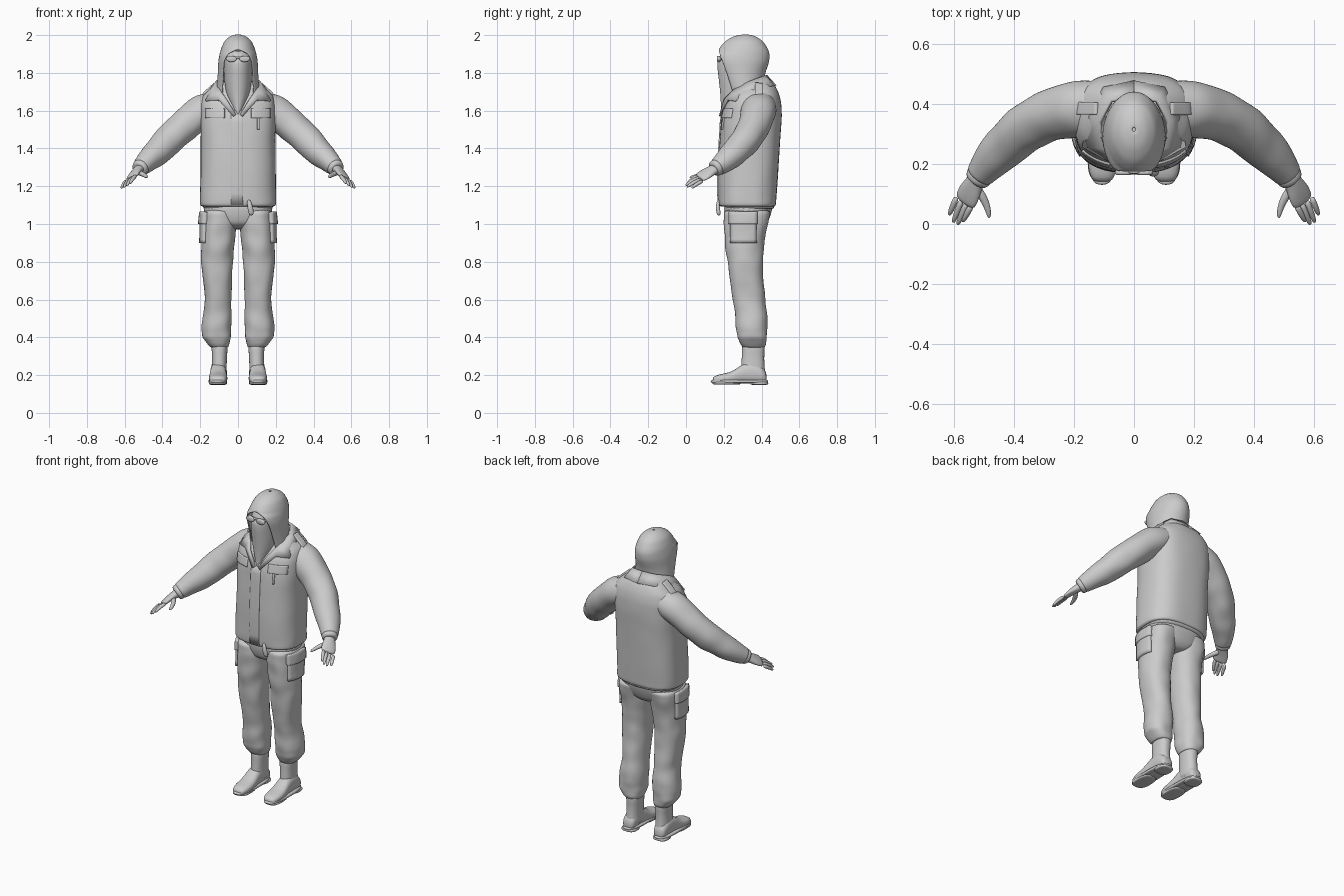
import bpy
import bmesh
from math import sin, cos, pi, radians, copysign
from mathutils import Vector, noise
from mathutils.bvhtree import BVHTree

cube = bpy.data.objects.get("Cube")
if cube:
    bpy.data.objects.remove(cube, do_unlink=True)

GREY = (.6, .6, .6, 1)
mat = bpy.data.materials.new("plain grey")
mat.use_nodes = True
mat.diffuse_color = GREY
mat.node_tree.nodes["Principled BSDF"].inputs["Base Color"].default_value = GREY


def finish(name, bm, mirror=False, subsurf=1, thick=0):
    """Turn a bmesh into a smooth object with the usual modifiers."""
    bmesh.ops.remove_doubles(bm, verts=bm.verts, dist=.0002)
    bmesh.ops.recalc_face_normals(bm, faces=bm.faces)
    for f in bm.faces:
        f.smooth = True
    mesh = bpy.data.meshes.new(name)
    bm.to_mesh(mesh)
    bm.free()
    mesh.materials.append(mat)
    obj = bpy.data.objects.new(name, mesh)
    bpy.context.scene.collection.objects.link(obj)
    if thick:
        mod = obj.modifiers.new("thickness", 'SOLIDIFY')
        mod.thickness, mod.offset = thick, 0
    if mirror:
        mod = obj.modifiers.new("mirror", 'MIRROR')
        mod.use_mirror_merge = False
    if subsurf:
        mod = obj.modifiers.new("smooth", 'SUBSURF')
        mod.levels = mod.render_levels = subsurf
    return obj


def strip(rings, closed=True, caps=True):
    """Skin a list of equal point rings."""
    bm = bmesh.new()
    rows = [[bm.verts.new(p) for p in r] for r in rings]
    n = len(rows[0])
    for a, b in zip(rows, rows[1:]):
        for i in range(n if closed else n - 1):
            j = (i + 1) % n
            bm.faces.new((a[i], a[j], b[j], b[i]))
    if closed and caps:
        bm.faces.new(rows[0][::-1])
        bm.faces.new(rows[-1])
    return bm


def refine(rows, steps):
    out = []
    for a, b in zip(rows, rows[1:]):
        out += [[p + (q - p) * k / steps for p, q in zip(a, b)] for k in range(steps)]
    return out + [list(rows[-1])]


def oval(c, u, v, power, n, wrinkle):
    ring = []
    for i in range(n):
        a = 2 * pi * i / n
        x, y = (copysign(abs(t) ** (2 / power), t) for t in (cos(a), sin(a)))
        d = u * x + v * y
        bump = wrinkle * noise.noise((c + d) * 13) if wrinkle else 0
        ring.append(c + d * (1 + bump))
    return ring


def stack(name, rows, power=2.3, steps=2, n=32, wrinkle=0, **kw):
    """Horizontal sections: height, centre x, half width, front y, back y."""
    rings = [oval(Vector((cx, (y0 + y1) / 2, z)), Vector((rx, 0, 0)),
                  Vector((0, (y1 - y0) / 2, 0)), power, n, wrinkle)
             for z, cx, rx, y0, y1 in refine(rows, steps)]
    return finish(name, strip(rings), **kw)


def tube(name, rows, up=(0, 0, 1), steps=1, n=16, wrinkle=0, **kw):
    """Sections across a path: x, y, z, half width, half height."""
    rows = refine(rows, steps)
    pts = [Vector(r[:3]) for r in rows]
    rings = []
    for i, r in enumerate(rows):
        t = (pts[min(i + 1, len(pts) - 1)] - pts[max(i - 1, 0)]).normalized()
        u = t.cross(Vector(up)).normalized()
        rings.append(oval(pts[i], u * r[3], u.cross(t) * r[4], 2, n, wrinkle))
    return finish(name, strip(rings), **kw)


def patch(name, target, place, direction, us, ws, thick, n=8, **kw):
    """A plate laid onto the surface of another part."""
    tree = BVHTree.FromObject(target, bpy.context.evaluated_depsgraph_get())
    rows, last = [], None
    for i in range(n + 1):
        row = []
        for j in range(n + 1):
            p = place(us[0] + (us[1] - us[0]) * i / n, ws[0] + (ws[1] - ws[0]) * j / n)
            hit = tree.ray_cast(Vector(p), Vector(direction))[0]
            last = hit or last
            row.append(last)
        rows.append(row)
    return finish(name, strip(rows, closed=False), subsurf=0, thick=thick, **kw)


def front(u, w):
    return (u, -1, w)


def above(u, w):
    return (u, w, 3)


def beside(u, w):
    return (1, u, w)


# Jacket body
jacket = stack("jacket_body", [
    (1.09, 0, .19, .185, .465), (1.1, 0, .203, .172, .477), (1.14, 0, .203, .17, .48),
    (1.3, 0, .198, .17, .492), (1.45, 0, .198, .178, .5), (1.56, 0, .2, .185, .508),
    (1.63, 0, .2, .205, .505), (1.68, 0, .188, .235, .495), (1.72, 0, .145, .265, .48),
    (1.76, 0, .1, .28, .45)], power=2.7, wrinkle=.025)
stack("inner_hem", [(1.07, 0, .185, .205, .468), (1.12, 0, .19, .2, .47)], power=2.6)

# Sleeves and cuffs
tube("sleeves", [
    (.1, .39, 1.64, .085, .07), (.19, .385, 1.6, .095, .088), (.29, .36, 1.515, .085, .084),
    (.37, .315, 1.44, .082, .08), (.44, .25, 1.37, .075, .07), (.495, .19, 1.318, .056, .055),
    (.518, .16, 1.297, .046, .046)], steps=3, n=24, wrinkle=.09, mirror=True)
tube("cuffs", [(.503, .178, 1.31, .05, .05), (.522, .152, 1.293, .046, .045),
               (.527, .145, 1.288, .04, .04)], mirror=True)

# Hands
tilt = (.45, .05, .88)
tube("palms", [(.51, .17, 1.3, .032, .028), (.53, .14, 1.285, .033, .024),
               (.55, .105, 1.265, .043, .018), (.566, .068, 1.243, .042, .012)],
     up=tilt, steps=2, mirror=True)
for k, finger in enumerate(("little", "ring", "middle", "index")):
    base = Vector((.592, .092, 1.23)).lerp(Vector((.54, .066, 1.258)), k / 3)
    tip = Vector((.617, .03, 1.19)).lerp(Vector((.572, .008, 1.215)), k / 3)
    tip += Vector((.002, -.02, -.003)) * sin(pi * k / 3)
    mid = base.lerp(tip, .55) + Vector((0, 0, .005))
    tube(finger + "_fingers", [(*base, .011, .012), (*mid, .011, .01),
                               (*tip.lerp(mid, .1), .008, .008), (*tip, .003, .003)],
         up=tilt, n=10, mirror=True)
tube("thumbs", [(.53, .125, 1.275, .018, .016), (.5, .085, 1.262, .014, .013),
                (.486, .045, 1.252, .011, .01), (.483, .018, 1.247, .005, .005)],
     n=10, mirror=True)

# Hood, open at the face
hood = []
for z, rx, y0, y1, gap in refine([
        (1.67, .112, .255, .43, 48), (1.74, .106, .235, .405, 48), (1.8, .102, .215, .415, 48),
        (1.86, .1, .192, .436, 46), (1.9, .093, .177, .438, 36), (1.925, .086, .176, .43, 0),
        (1.965, .069, .21, .405, 0), (1.99, .04, .255, .365, 0), (2, .004, .31, .32, 0)], 2):
    g = radians(gap)
    ry = (y1 - y0) / (1 + cos(g))
    angles = [g + (2 * pi - 2 * g) * i / 32 for i in range(33)]
    hood.append([Vector((rx * sin(a), y1 - ry - ry * cos(a), z)) for a in angles])
finish("hood", strip(hood, closed=False), thick=.01)

# Masked face and goggles
stack("masked_face", [
    (1.57, 0, .008, .185, .25), (1.62, 0, .035, .185, .3), (1.68, 0, .06, .182, .35),
    (1.75, 0, .072, .175, .38), (1.82, 0, .074, .166, .39), (1.86, 0, .075, .166, .39),
    (1.88, 0, .075, .184, .39), (1.92, 0, .07, .2, .39)], power=2)
tube("goggle_lenses", [(.035, .19, 1.874, .026, .014), (.035, .168, 1.874, .031, .018),
                       (.035, .163, 1.874, .026, .014)], mirror=True)
tube("goggle_band", [(-.075, .2, 1.88, .008, .008), (-.03, .172, 1.882, .006, .006),
                     (.03, .172, 1.882, .006, .006), (.075, .2, 1.88, .008, .008)])

# Folded collar
inner = [(0, .425, 1.785), (.075, .41, 1.78), (.112, .34, 1.755), (.095, .255, 1.71),
         (.06, .205, 1.66), (.01, .185, 1.58)]
outer = [(0, .475, 1.73), (.1, .455, 1.73), (.15, .36, 1.705), (.17, .26, 1.65),
         (.1, .222, 1.655), (.025, .18, 1.57)]
finish("collar", strip([inner, outer], closed=False), mirror=True, subsurf=0, thick=.012)

# Jacket details
patch("placket", jacket, front, (0, 1, 0), (-.038, .025), (1.1, 1.6), .012)
for s, side in ((-1, "right"), (1, "left")):
    patch(side + "_chest_flap", jacket, front, (0, 1, 0), (s * .07, s * .17), (1.56, 1.61), .014)
    patch(side + "_epaulette", jacket, above, (0, 0, -1), (s * .12, s * .19), (.365, .405), .02)
patch("zip_pull", jacket, front, (0, 1, 0), (.1, .112), (1.5, 1.56), .016)
tube("drawstring", [(.055, .175, 1.13, .008, .008), (.062, .166, 1.1, .014, .01),
                    (.07, .172, 1.06, .016, .012), (.072, .175, 1.045, .008, .008)],
     up=(0, 1, 0))

# Trousers
stack("trouser_seat", [(.97, 0, .04, .27, .4), (1.0, 0, .15, .22, .43),
                       (1.05, 0, .18, .205, .45), (1.12, 0, .185, .2, .465)], power=2.4)
legs = stack("trouser_legs", [
    (1.08, .095, .092, .2, .455), (1, .1, .092, .2, .437), (.9, .106, .088, .208, .415),
    (.8, .11, .085, .22, .405), (.7, .11, .077, .23, .41), (.6, .107, .07, .25, .42),
    (.52, .11, .075, .258, .43), (.45, .114, .078, .262, .434), (.4, .113, .076, .27, .43),
    (.365, .105, .058, .285, .425), (.345, .1, .046, .3, .415)],
    steps=3, n=24, wrinkle=.09, mirror=True)
patch("cargo_pockets", legs, beside, (-1, 0, 0), (.24, .37), (.9, 1.05), .026, mirror=True)
patch("cargo_flaps", legs, beside, (-1, 0, 0), (.235, .375), (1, 1.06), .038, mirror=True)

# Boots
stack("boot_shafts", [(.18, .1, .042, .3, .425), (.24, .1, .04, .29, .418),
                      (.3, .098, .04, .295, .415), (.38, .098, .045, .295, .42)],
      n=20, wrinkle=.04, mirror=True)
foot = []
for y, half, top in ((.14, .026, .185), (.155, .04, .198), (.19, .049, .207), (.23, .05, .214),
                     (.27, .046, .235), (.31, .042, .27), (.37, .042, .27),
                     (.41, .04, .24), (.428, .028, .21)):
    mid = (top + .155) / 2
    foot.append(oval(Vector((.105, y, mid)), Vector((half, 0, 0)),
                     Vector((0, 0, top - mid)), 2.4, 20, 0))
finish("boot_feet", strip(foot), mirror=True)


def slab(name, y0, y1, z0, z1, half):
    rows = [(z0, .107, half * .96, y0 + .004, y1 - .004), (z0 + .003, .107, half, y0, y1),
            (z1 - .003, .107, half, y0, y1), (z1, .107, half * .96, y0 + .004, y1 - .004)]
    stack(name, rows, power=2.8, steps=1, mirror=True)


slab("boot_soles", .13, .436, .158, .176, .05)
slab("sole_treads", .14, .29, .15, .165, .048)
slab("boot_heels", .34, .436, .148, .165, .046)
